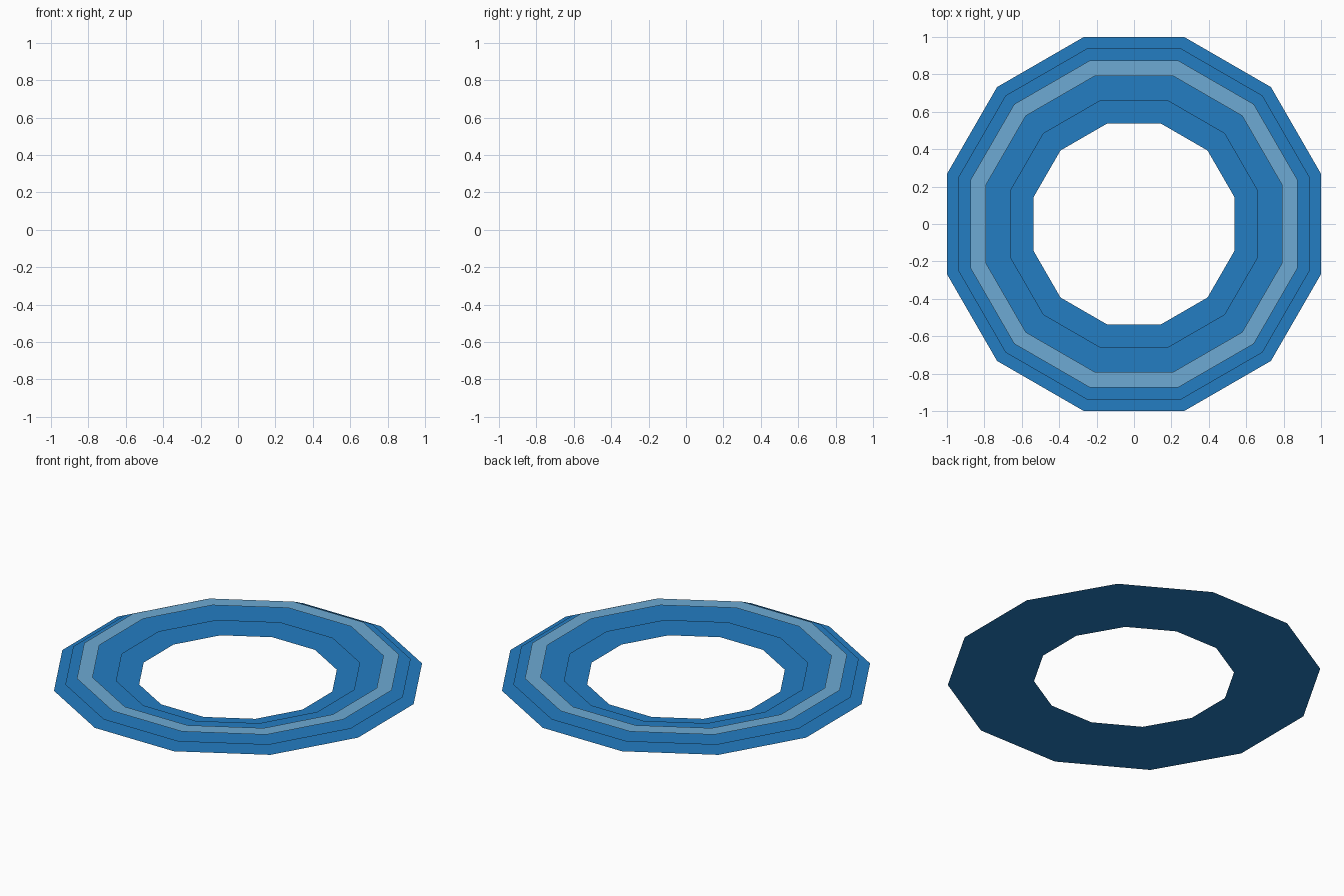
import bpy, bmesh, math

if "Cube" in bpy.data.objects:
    bpy.data.objects.remove(bpy.data.objects["Cube"])

SIDES = 12


def material(name, srgb):
    lin = [((c / 255 + 0.055) / 1.055) ** 2.4 for c in srgb]
    m = bpy.data.materials.new(name)
    m.diffuse_color = (*lin, 1.0)
    m.use_nodes = True
    m.node_tree.nodes["Principled BSDF"].inputs["Base Color"].default_value = m.diffuse_color
    return m


blue = material("blue", (36, 125, 194))
pale_blue = material("pale blue", (109, 170, 211))


def flat_ring(name, inner, outer, z, mat):
    """Flat twelve-sided ring facing up; inner and outer are measured to the flats."""
    bm = bmesh.new()
    loops = []
    for apothem in (inner, outer):
        r = apothem / math.cos(math.pi / SIDES)
        loops.append([bm.verts.new((r * math.cos(a), r * math.sin(a), z))
                      for a in (math.tau * (i + 0.5) / SIDES for i in range(SIDES))])
    ins, outs = loops
    for i in range(SIDES):
        j = (i + 1) % SIDES
        bm.faces.new((ins[i], outs[i], outs[j], ins[j]))
    me = bpy.data.meshes.new(name)
    bm.to_mesh(me)
    bm.free()
    me.materials.append(mat)
    ob = bpy.data.objects.new(name, me)
    bpy.context.collection.objects.link(ob)
    return ob


# Three paper-thin rings floating above one another, with no side walls
flat_ring("lower_ring", 0.537, 1.0, 0.0, blue)
flat_ring("middle_ring", 0.661, 0.938, 0.032, blue)
flat_ring("upper_band", 0.79, 0.875, 0.064, pale_blue)
